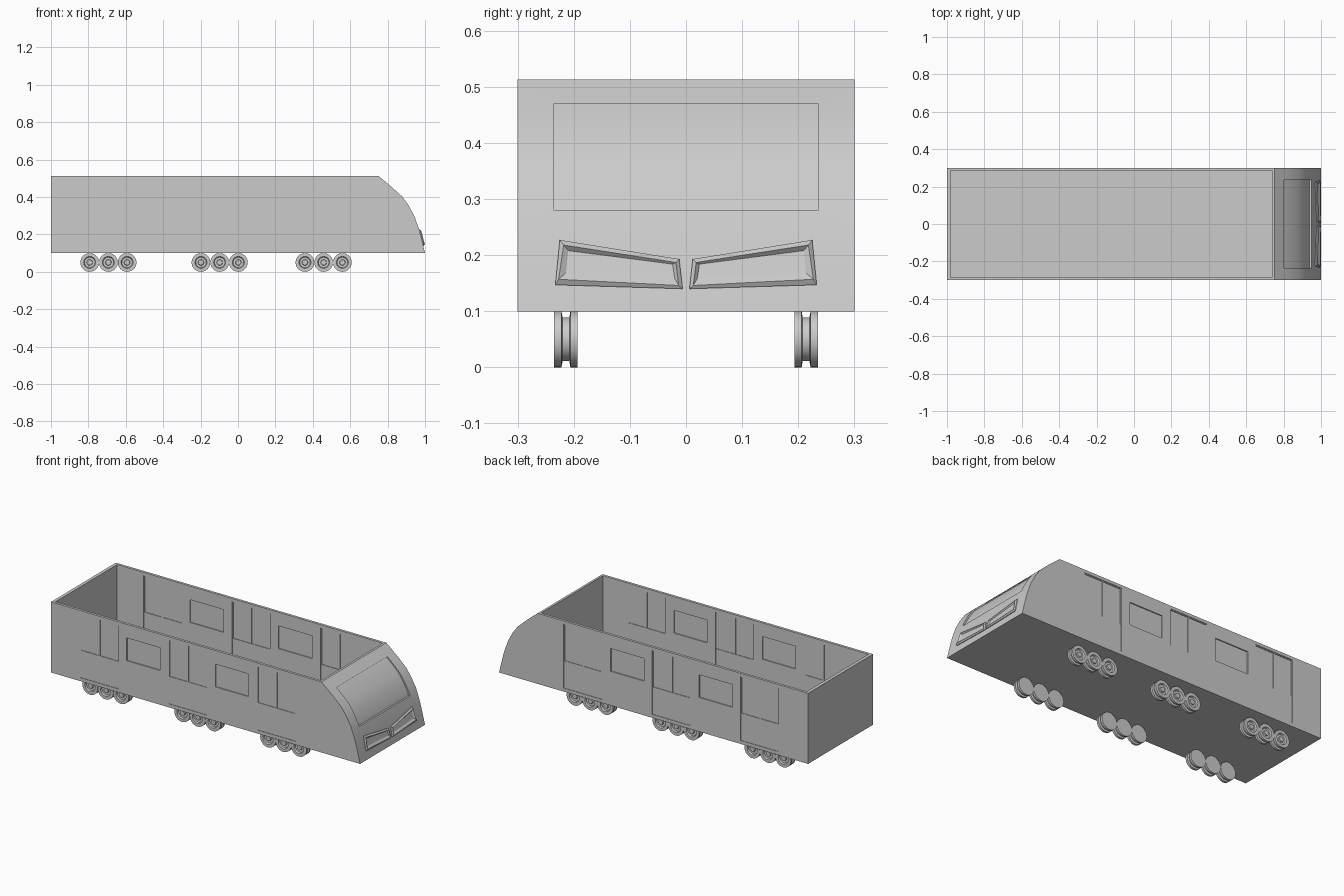
import bpy, bmesh, math
from mathutils import Matrix

if "Cube" in bpy.data.objects:
    bpy.data.objects.remove(bpy.data.objects["Cube"])

NOSE = [(1.0, 0.1), (0.983, 0.17), (0.967, 0.23), (0.942, 0.3), (0.912, 0.355),
        (0.88, 0.4), (0.82, 0.455), (0.75, 0.513)]


def nose_x(z):
    for (x0, z0), (x1, z1) in zip(NOSE, NOSE[1:]):
        if z <= z1:
            return x0 + (x1 - x0) * (z - z0) / (z1 - z0)
    return NOSE[-1][0]


def finish(bm, name):
    bmesh.ops.recalc_face_normals(bm, faces=bm.faces)
    me = bpy.data.meshes.new(name)
    bm.to_mesh(me)
    bm.free()
    ob = bpy.data.objects.new(name, me)
    bpy.context.collection.objects.link(ob)
    return ob


def smooth(ob, deg=30):
    bpy.ops.object.select_all(action='DESELECT')
    ob.select_set(True)
    bpy.context.view_layer.objects.active = ob
    bpy.ops.object.shade_smooth_by_angle(angle=math.radians(deg))


def extrude_profile(pts, half, name):
    """Side profile in xz, extruded across y."""
    bm = bmesh.new()
    a, b = [[bm.verts.new((x, s * half, z)) for x, z in pts] for s in (-1, 1)]
    bm.faces.new(a)
    bm.faces.new(b)
    n = len(pts)
    for i in range(n):
        j = (i + 1) % n
        bm.faces.new((a[i], a[j], b[j], b[i]))
    return finish(bm, name)


def boxes(specs, name):
    """Boxes given as x0, x1, y0, y1, z0, z1."""
    bm = bmesh.new()
    for x0, x1, y0, y1, z0, z1 in specs:
        m = Matrix.Translation(((x0 + x1) / 2, (y0 + y1) / 2, (z0 + z1) / 2))
        m = m @ Matrix.Diagonal((x1 - x0, y1 - y0, z1 - z0, 1))
        bmesh.ops.create_cube(bm, size=1, matrix=m)
    return finish(bm, name)


def cut(ob, cutter):
    mod = ob.modifiers.new("cut", 'BOOLEAN')
    mod.operation, mod.solver, mod.object = 'DIFFERENCE', 'EXACT', cutter
    bpy.ops.object.select_all(action='DESELECT')
    ob.select_set(True)
    bpy.context.view_layer.objects.active = ob
    bpy.ops.object.modifier_apply(modifier=mod.name)
    bpy.data.objects.remove(cutter)


def both_walls(rects, depth):
    """Shallow pockets in the outer and inner skin of both side walls."""
    out = []
    for x0, x1, z0, z1 in rects:
        for a, b in ((0.3 - depth, 0.32), (0.27, 0.285 + depth)):
            out.append((x0, x1, a, b, z0, z1))
            out.append((x0, x1, -b, -a, z0, z1))
    return out


# Body shell: solid nose, open-topped cabin
body = extrude_profile([(-1, 0.1)] + NOSE + [(-1, 0.513)], 0.3, "carriage_body")
cut(body, boxes([(-0.981, 0.737, -0.285, 0.285, 0.115, 0.7)], "cabin_cutter"))

# Double doors, each leaf with an upper window, and the side windows
doors, panes = [], [(-0.51, -0.295, 0.3, 0.433), (0.063, 0.278, 0.3, 0.433)]
for x in (-0.81, -0.238, 0.335):
    doors.append((x, x + 0.247, 0.12, 0.495))
    panes += [(x + 0.004, x + 0.118, 0.28, 0.49), (x + 0.125, x + 0.243, 0.28, 0.49)]
cut(body, boxes(both_walls(doors, 0.003), "door_cutter"))
cut(body, boxes(both_walls(panes, 0.0062), "window_cutter"))

# Recessed windscreen following the nose curve
zs = [0.28, 0.3, 0.355, 0.4, 0.455, 0.47]
cut(body, extrude_profile([(nose_x(z) - 0.01, z) for z in zs] + [(1.1, 0.47), (1.1, 0.28)],
                          0.235, "windscreen_cutter"))
smooth(body, 20)

# Headlights: raised bezel around a sunken lens
OUTER = [(0.225, 0.227), (0.012, 0.193), (0.006, 0.14), (0.233, 0.147)]
BEZEL = [(0.218, 0.218), (0.018, 0.187), (0.013, 0.146), (0.227, 0.157)]
LENS = [(0.21, 0.208), (0.024, 0.184), (0.02, 0.158), (0.214, 0.168)]
for side, label in ((-1, "left"), (1, "right")):
    bm = bmesh.new()
    loops = [[bm.verts.new((nose_x(z) + out, side * y, z)) for y, z in pts]
             for pts, out in ((OUTER, -0.006), (OUTER, 0.004), (BEZEL, 0.01), (LENS, 0.003))]
    for a, b in zip(loops, loops[1:]):
        for i in range(4):
            j = (i + 1) % 4
            bm.faces.new((a[i], a[j], b[j], b[i]))
    bm.faces.new(loops[0])
    bm.faces.new(loops[-1])
    finish(bm, label + "_headlight")

# Wheels: grooved tread, plain inner face, ring recess on the outer face
WHEEL = [(0, 0.193), (0.05, 0.193), (0.05, 0.206), (0.039, 0.208), (0.039, 0.22),
         (0.05, 0.222), (0.05, 0.235), (0.032, 0.235), (0.028, 0.226), (0.016, 0.226),
         (0.014, 0.232), (0, 0.232)]
for bogie, label in ((-0.693, "rear"), (-0.098, "middle"), (0.458, "front")):
    bm = bmesh.new()
    for dx in (-0.1, 0, 0.1):
        for side in (-1, 1):
            prof = [bm.verts.new((bogie + dx, side * y, 0.05 + r)) for r, y in WHEEL]
            edges = [bm.edges.new(e) for e in zip(prof, prof[1:])]
            bmesh.ops.spin(bm, geom=prof + edges, cent=(bogie + dx, 0, 0.05), axis=(0, 1, 0),
                           angle=2 * math.pi, steps=32, use_merge=True)
    bmesh.ops.remove_doubles(bm, verts=bm.verts, dist=1e-5)
    smooth(finish(bm, label + "_wheels"))
